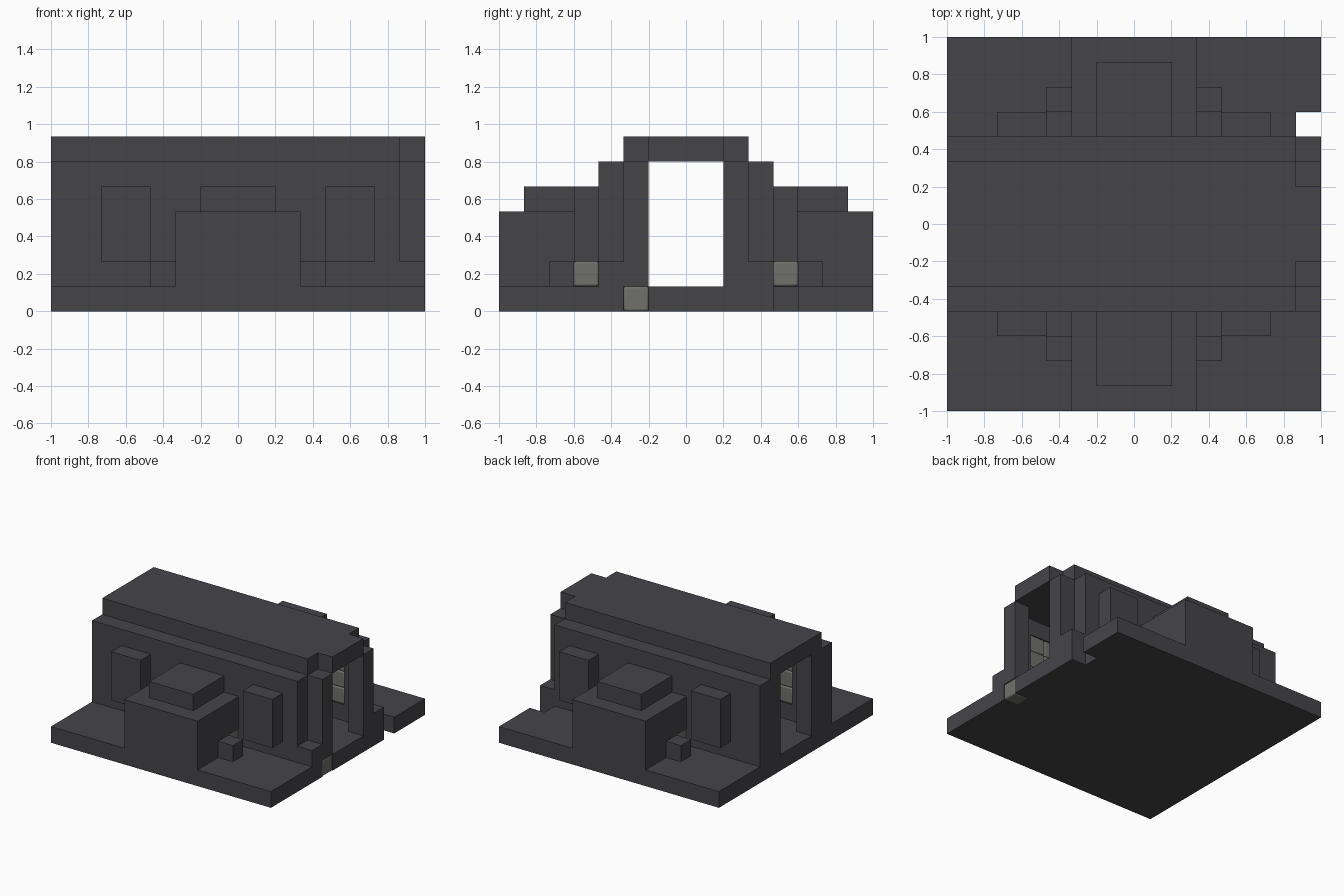
import bpy

U = 2 / 15  # one building block

if "Cube" in bpy.data.objects:
    bpy.data.objects.remove(bpy.data.objects["Cube"], do_unlink=True)


def material(name, rgb):
    m = bpy.data.materials.new(name)
    m.use_nodes = True
    m.diffuse_color = (*rgb, 1)
    bsdf = m.node_tree.nodes["Principled BSDF"]
    bsdf.inputs["Base Color"].default_value = (*rgb, 1)
    bsdf.inputs["Roughness"].default_value = 0.9
    return m


STONE = material("dark stone", (0.06, 0.058, 0.066))
GLASS = material("pale grey glass", (0.162, 0.165, 0.15))


def box(name, x, y, z, mat=STONE, rounded=False):
    """Box between pairs of block coordinates."""
    spans = [sorted(s) for s in (x, y, z)]
    bpy.ops.mesh.primitive_cube_add(size=1)
    ob = bpy.context.object
    ob.name = ob.data.name = name
    for v in ob.data.vertices:
        v.co = [U * (s[0] if c < 0 else s[1]) for s, c in zip(spans, v.co)]
    ob.data.materials.append(mat)
    if rounded:
        bev = ob.modifiers.new("rounding", 'BEVEL')
        bev.width = 0.012
        bev.segments = 3
        bpy.ops.object.shade_smooth_by_angle()
    return ob


def cut(ob, x, y, z):
    """Carve a box out of an object."""
    cutter = box("cutter", x, y, z)
    cutter.hide_render = True
    mod = ob.modifiers.new("cut", 'BOOLEAN')
    mod.operation = 'DIFFERENCE'
    mod.solver = 'EXACT'
    mod.object = cutter
    bpy.context.view_layer.objects.active = ob
    bpy.ops.object.modifier_apply(modifier=mod.name)
    bpy.data.objects.remove(cutter, do_unlink=True)


# Base slab with an open notch and one lamp block set in its edge
base = box("base", (-7.5, 7.5), (-7.5, 7.5), (0, 1))
cut(base, (6.5, 8), (3.5, 4.5), (-1, 2))
cut(base, (6.5, 8), (-2.5, -1.5), (-1, 2))
box("base_lamp", (6.5, 7.5), (-2.5, -1.5), (0, 1), GLASS, True)

# Roof, narrower at one end
box("roof", (-7.5, 6.5), (-2.5, 2.5), (6, 7))
box("roof_end", (6.5, 7.5), (-1.5, 1.5), (6, 7))

for s, side in ((-1, "front"), (1, "back")):
    # Long wall, door jambs and corner step
    wall = box(side + "_wall", (-7.5, 6.5), (s * 2.5, s * 3.5), (1, 6))
    for e in (-1, 1):
        box(side + "_door_jamb", (e * 6.5, e * 7.5), (s * 1.5, s * 2.5), (1, 6))
    box(side + "_corner_step", (6.5, 7.5), (s * 2.5, s * 3.5), (1, 2))

    # Porch with a raised top
    porch = box(side + "_porch", (-2.5, 2.5), (s * 3.5, s * 7.5), (1, 4))
    box(side + "_porch_top", (-1.5, 1.5), (s * 3.5, s * 6.5), (4, 5))

    for e in (-1, 1):
        # Window: glass blocks in the wall behind an outer shutter
        cut(wall, (e * 3.5, e * 5.5), (s * 2, s * 4), (2, 5))
        box(side + "_shutter", (e * 3.5, e * 5.5), (s * 3.5, s * 4.5), (2, 5))
        for col in (3.5, 4.5):
            for row in (2, 3, 4):
                box(side + "_window_glass", (e * col, e * (col + 1)),
                    (s * 2.5, s * 3.5), (row, row + 1), GLASS, True)

        # Lamp set in the porch side, and a free block beside it
        cut(porch, (e * 1.5, e * 3), (s * 3, s * 4.5), (0.5, 2))
        box(side + "_porch_lamp", (e * 1.5, e * 2.5), (s * 3.5, s * 4.5),
            (1, 2), GLASS, True)
        box(side + "_porch_block", (e * 2.5, e * 3.5), (s * 4.5, s * 5.5), (1, 2))
